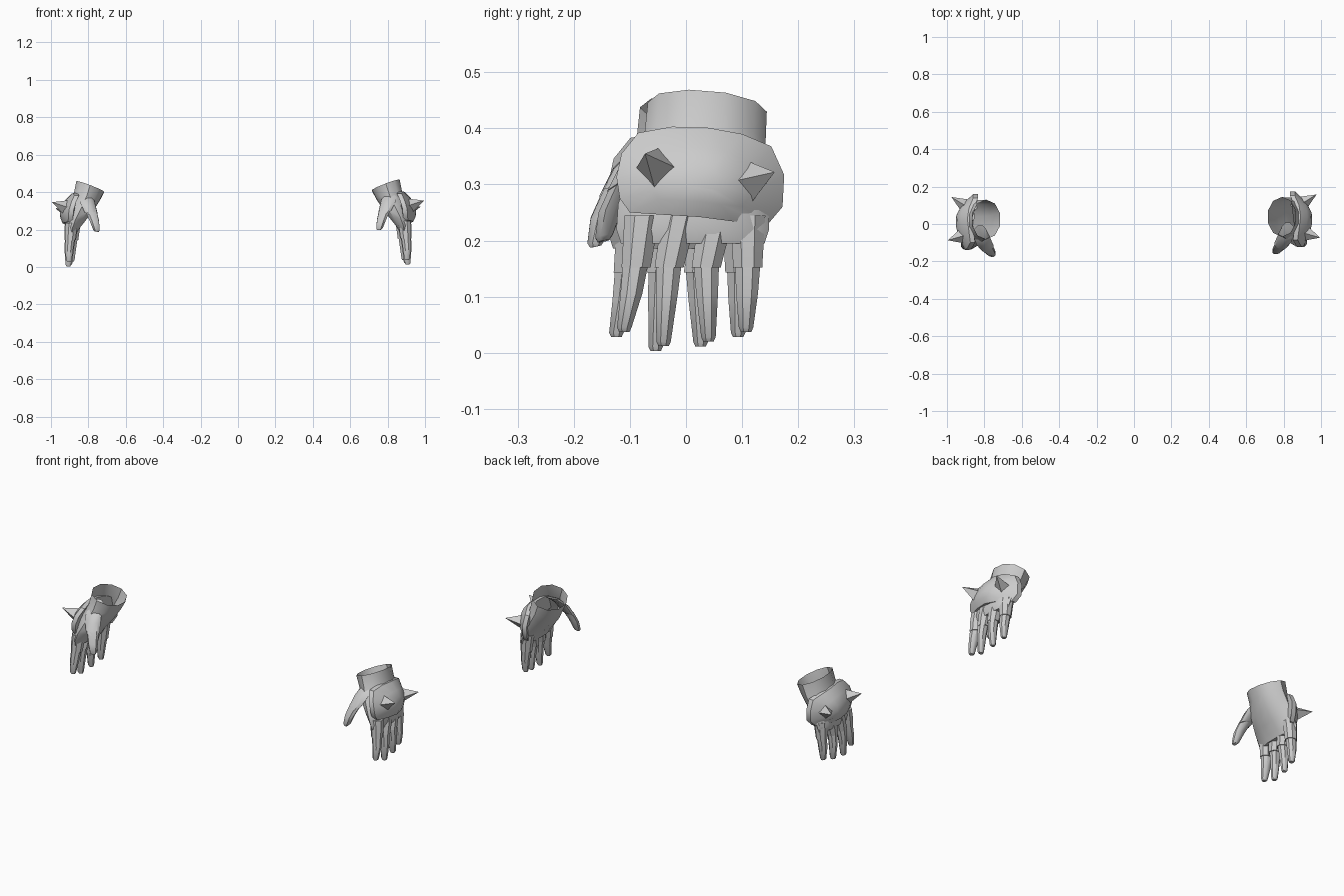
import bpy, bmesh, math
from mathutils import Vector, Matrix

cube = bpy.data.objects.get("Cube")
if cube:
    bpy.data.objects.remove(cube)

grey = bpy.data.materials.new("light grey")
grey.use_nodes = True
grey.diffuse_color = (0.6, 0.6, 0.6, 1)
grey.node_tree.nodes["Principled BSDF"].inputs["Base Color"].default_value = (0.6, 0.6, 0.6, 1)


def finish(name, bm, side, angle=40):
    """Turn a left-hand bmesh into a left or mirrored right part."""
    bmesh.ops.recalc_face_normals(bm, faces=bm.faces)
    if side == "right":
        bmesh.ops.transform(bm, verts=bm.verts,
                            matrix=Matrix.Translation((0, -0.014, -0.009)) @ Matrix.Scale(-1, 4, (1, 0, 0)))
        bmesh.ops.reverse_faces(bm, faces=bm.faces)
    mesh = bpy.data.meshes.new(side + "_" + name)
    bm.to_mesh(mesh)
    bm.free()
    mesh.materials.append(grey)
    mesh.shade_smooth()
    mesh.set_sharp_from_angle(angle=math.radians(angle))
    obj = bpy.data.objects.new(side + "_" + name, mesh)
    bpy.context.collection.objects.link(obj)
    return obj


def loft(rings, sides=8, cap_start=False):
    """Skin rings given as x, y, z, x radius, y radius, slope in x, slope in y."""
    bm = bmesh.new()
    loops = []
    for x, y, z, rx, ry, sx, sy in rings:
        loop = []
        for i in range(sides):
            a = math.tau * (i + 0.5) / sides
            dx, dy = rx * math.cos(a), ry * math.sin(a)
            loop.append(bm.verts.new((x + dx, y + dy, z + sx * dx + sy * dy)))
        loops.append(loop)
    for a, b in zip(loops, loops[1:]):
        for i in range(sides):
            j = (i + 1) % sides
            bm.faces.new((a[i], a[j], b[j], b[i]))
    bm.faces.new(loops[-1])
    if cap_start:
        bm.faces.new(loops[0])
    return bm


def plate_x(y, z):
    """Bulging outer surface of the back-of-hand plate."""
    dy = y - 0.03
    return 0.953 - (4.3 if dy > 0 else 2) * dy * dy - 5.5 * (z - 0.295) ** 2


def plate():
    outline = [(-.085, .392), (-.025, .403), (.04, .401), (.1, .39), (.152, .368), (.175, .317),
               (.172, .26), (.145, .228), (.085, .234), (.024, .242), (-.04, .246), (-.1, .25),
               (-.118, .275), (-.124, .313), (-.115, .355)]
    bm = bmesh.new()
    cy, cz = 0.03, 0.31
    loops = []
    for s in (1, 0.6, 0.25):
        pts = [(cy + (y - cy) * s, cz + (z - cz) * s) for y, z in outline]
        loops.append([bm.verts.new((plate_x(y, z), y, z)) for y, z in pts])
    # Rim turned inward towards the hand
    rim = [bm.verts.new((v.co.x - 0.025, v.co.y, v.co.z)) for v in loops[0]]
    n = len(outline)
    for a, b in zip([rim] + loops, loops):
        for i in range(n):
            j = (i + 1) % n
            bm.faces.new((a[i], a[j], b[j], b[i]))
    bm.faces.new(loops[-1])
    bm.faces.new(rim)
    return bm


def spike(base, tip):
    base, tip = Vector(base), Vector(tip)
    axis = tip - base
    bm = bmesh.new()
    bmesh.ops.create_cone(bm, segments=4, radius1=0.042, radius2=0, depth=axis.length, cap_ends=True)
    turn = axis.to_track_quat("Z", "Y").to_matrix().to_4x4()
    bmesh.ops.transform(bm, verts=bm.verts, matrix=Matrix.Translation((base + tip) / 2) @ turn)
    return bm


# Finger: name, x, knuckle y, sleeve y, tip y, tip z
fingers = [("index", .897, -.078, -.089, -.110, .037),
           ("middle", .900, -.011, -.030, -.040, .012),
           ("ring", .894, .055, .036, .040, .020),
           ("little", .882, .110, .110, .107, .037)]

for side in ("left", "right"):
    # Open cuff flowing into the palm
    finish("glove_hand", loft([
        (.790, .038, .438, .078, .106, .38, -.08),
        (.808, .034, .385, .072, .108, .3, -.05),
        (.838, .020, .325, .068, .122, .25, 0),
        (.868, .013, .265, .056, .134, .15, 0),
        (.884, .012, .220, .042, .136, 0, 0),
        (.888, .012, .195, .030, .128, 0, 0)], 10), side)

    for name, x, y0, y1, y2, z in fingers:
        # Short glove sleeve
        finish(name + "_sleeve", loft([
            (x - .008, y0, .245, .036, .034, 0, 0),
            (x - .003, (y0 + y1) / 2, .200, .034, .031, 0, 0),
            (x, y1, .152, .030, .028, 0, 0)], 8, True), side)
        # Bare finger
        finish(name + "_finger", loft([
            (x, y1, .165, .027, .025, 0, 0),
            (x + .006, y1 * .6 + y2 * .4, .105, .024, .021, 0, 0),
            (x + .007, y2, z + .008, .016, .014, 0, 0),
            (x + .006, y2, z, .011, .010, 0, 0)]), side)

    # Thumb and its sleeve
    finish("thumb_sleeve", loft([
        (.822, -.030, .400, .035, .040, 0, .4),
        (.805, -.080, .355, .042, .038, .1, .5),
        (.785, -.112, .298, .037, .030, .2, .4)], 8, True), side)
    finish("thumb", loft([
        (.787, -.108, .312, .033, .026, .1, .4),
        (.768, -.134, .255, .027, .024, .1, .3),
        (.757, -.146, .208, .019, .017, .1, .2),
        (.755, -.147, .199, .012, .011, .1, .2)]), side)

    # Armour plate with two spikes
    finish("hand_plate", plate(), side)
    finish("front_spike", spike((.915, -.050, .326), (.995, -.073, .355)), side)
    finish("rear_spike", spike((.895, .108, .303), (.976, .158, .322)), side)
